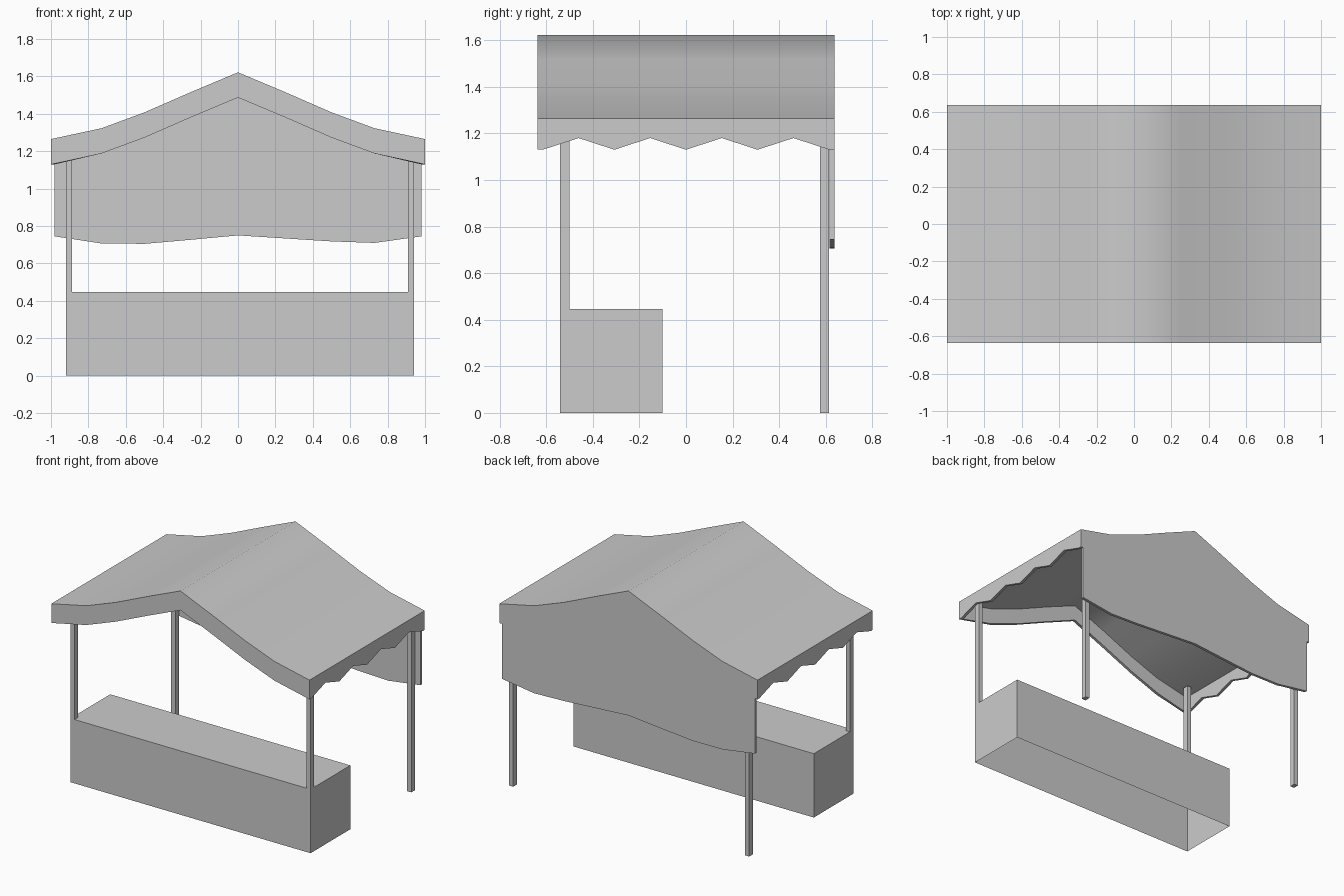
import bpy, bmesh
from math import radians

cube = bpy.data.objects.get("Cube")
if cube:
    bpy.data.objects.remove(cube, do_unlink=True)

grey = bpy.data.materials.new("plain grey")
grey.use_nodes = True
colour = (0.6, 0.6, 0.6, 1)
grey.diffuse_color = colour
grey.node_tree.nodes["Principled BSDF"].inputs["Base Color"].default_value = colour


def finish(bm, name):
    bmesh.ops.recalc_face_normals(bm, faces=bm.faces)
    mesh = bpy.data.meshes.new(name)
    bm.to_mesh(mesh)
    bm.free()
    mesh.materials.append(grey)
    obj = bpy.data.objects.new(name, mesh)
    bpy.context.collection.objects.link(obj)
    return obj


def box(name, low, high, open_bottom=False):
    bm = bmesh.new()
    bmesh.ops.create_cube(bm, size=1)
    for v in bm.verts:
        v.co = [low[i] if v.co[i] < 0 else high[i] for i in range(3)]
    bm.normal_update()
    if open_bottom:
        under = [f for f in bm.faces if f.normal.z < -0.5]
        bmesh.ops.delete(bm, geom=under, context='FACES_ONLY')
    return finish(bm, name)


# Canopy: roof sheet, front valance, scalloped sides and back curtain in one shell
half = [(0.25, 1.517), (0.5, 1.408), (0.73, 1.323), (1, 1.265)]
profile = [(-x, z) for x, z in reversed(half)] + [(0, 1.622)] + half
DROP, DEPTH, WALL = 0.135, 0.637, 0.02

bm = bmesh.new()
front = [bm.verts.new((x, -DEPTH, z)) for x, z in profile]
back = [bm.verts.new((x, DEPTH, z)) for x, z in profile]
front_low = [bm.verts.new((x, -DEPTH, z - DROP)) for x, z in profile]
back_low = [bm.verts.new((x, DEPTH, profile[0][1] - DROP)) for x in (-1, 1)]

for i in range(len(profile) - 1):
    bm.faces.new((front[i], front[i + 1], back[i + 1], back[i]))
    bm.faces.new((front_low[i], front_low[i + 1], front[i + 1], front[i]))

# Back curtain hangs lower, slightly inside the side valances
hem = [(-0.98, 1.13), (-0.98, 0.745), (-0.73, 0.707), (-0.5, 0.705), (-0.25, 0.727),
       (0, 0.75), (0.25, 0.734), (0.5, 0.718), (0.73, 0.71), (0.98, 0.745), (0.98, 1.13)]
curtain = [bm.verts.new((x, DEPTH, z)) for x, z in hem]
bm.faces.new(back[::-1] + [back_low[0]] + curtain + [back_low[1]])

# Zigzag side valances
for end, side in ((0, -1), (-1, 1)):
    zigzag = [bm.verts.new((side, -0.615 + i * 0.15375, 1.18 if i % 2 else 1.13))
              for i in range(9)]
    bm.faces.new([front[end], front_low[end]] + zigzag + [back_low[end], back[end]])

canopy = finish(bm, "canopy")
# Keep the shell facing outward so the thickness grows inward
if max(canopy.data.polygons, key=lambda p: p.center.z).normal.z < 0:
    canopy.data.flip_normals()
shell = canopy.modifiers.new("thickness", 'SOLIDIFY')
shell.thickness = WALL
shell.offset = -1
shell.use_even_offset = True
shell.use_quality_normals = True

bpy.ops.object.select_all(action='DESELECT')
canopy.select_set(True)
bpy.context.view_layer.objects.active = canopy
bpy.ops.object.modifier_apply(modifier=shell.name)
bpy.ops.object.shade_smooth_by_angle(angle=radians(50))

# Counter, hollow underneath
box("counter", (-0.92, -0.54, 0), (0.94, -0.1, 0.447), open_bottom=True)

# Posts: the front pair stands on the counter, the back pair on the ground
for side, x in (("right", -0.92), ("left", 0.908)):
    for place, y, z in (("front", -0.54, 0.447), ("back", 0.575, 0)):
        box(f"{place}_{side}_post", (x, y, z), (x + 0.032, y + 0.04, 1.255))
